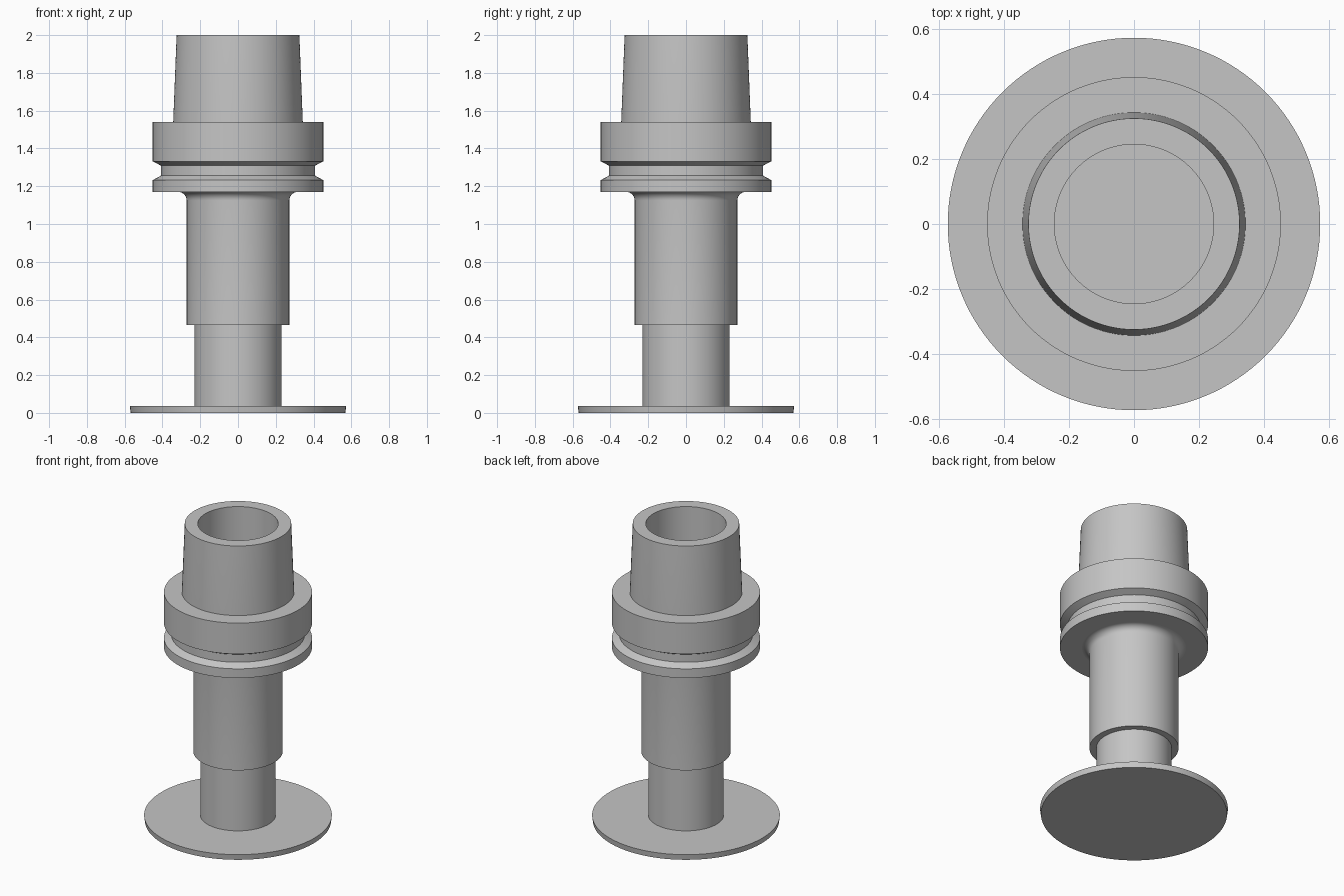
import bpy
import math

SEGMENTS = 128

old = bpy.data.objects.get("Cube")
if old:
    bpy.data.objects.remove(old, do_unlink=True)

# One plain steel colour
steel = bpy.data.materials.new("steel_grey")
steel.use_nodes = True
colour = (0.56, 0.56, 0.56, 1)
steel.diffuse_color = colour
steel.node_tree.nodes["Principled BSDF"].inputs["Base Color"].default_value = colour


def lathe(name, profile):
    """Spin (radius, height) points about z; radius 0 ends become poles."""
    verts, rings, faces = [], [], []
    for r, z in profile:
        start = len(verts)
        count = SEGMENTS if r > 0 else 1
        for i in range(count):
            a = math.tau * i / SEGMENTS
            verts.append((r * math.cos(a), r * math.sin(a), z))
        rings.append([start + i % count for i in range(SEGMENTS)])
    for low, high in zip(rings, rings[1:]):
        for i in range(SEGMENTS):
            j = (i + 1) % SEGMENTS
            quad = (low[i], low[j], high[j], high[i])
            faces.append(tuple(dict.fromkeys(quad)))
    mesh = bpy.data.meshes.new(name)
    mesh.from_pydata(verts, [], faces)
    mesh.materials.append(steel)
    obj = bpy.data.objects.new(name, mesh)
    bpy.context.collection.objects.link(obj)
    bpy.ops.object.select_all(action="DESELECT")
    obj.select_set(True)
    bpy.context.view_layer.objects.active = obj
    bpy.ops.object.shade_smooth_by_angle(angle=math.radians(20))
    return obj


# Thin disc at the foot, slightly drafted towards the bottom
lathe("base_disc", [(0, 0), (0.568, 0), (0.573, 0.037), (0, 0.037)])

# Narrow stem
lathe("lower_stem", [(0, 0.037), (0.23, 0.037), (0.23, 0.464), (0, 0.464)])

# Wide shank with a fillet flaring into the flange
R, FILLET, FLANGE_Z = 0.272, 0.045, 1.17
fillet = []
for k in range(9):
    a = math.pi / 2 * k / 8
    fillet.append((R + FILLET * (1 - math.cos(a)),
                   FLANGE_Z - FILLET * (1 - math.sin(a))))
lathe("shank", [(0, 0.464), (R, 0.464)] + fillet + [(0, FLANGE_Z)])

# Flange with a gripper groove
lathe("grooved_flange", [
    (0, FLANGE_Z), (0.452, FLANGE_Z), (0.452, 1.232), (0.408, 1.256),
    (0.408, 1.309), (0.452, 1.332), (0.452, 1.54), (0.22, 1.54),
    (0.22, 1.5), (0, 1.5)])

# Hollow tapered nose with a deep bore
lathe("tapered_nose", [
    (0, 1.52), (0.343, 1.52), (0.343, 1.54), (0.325, 2.0),
    (0.245, 2.0), (0.245, 1.55), (0, 1.55)])
